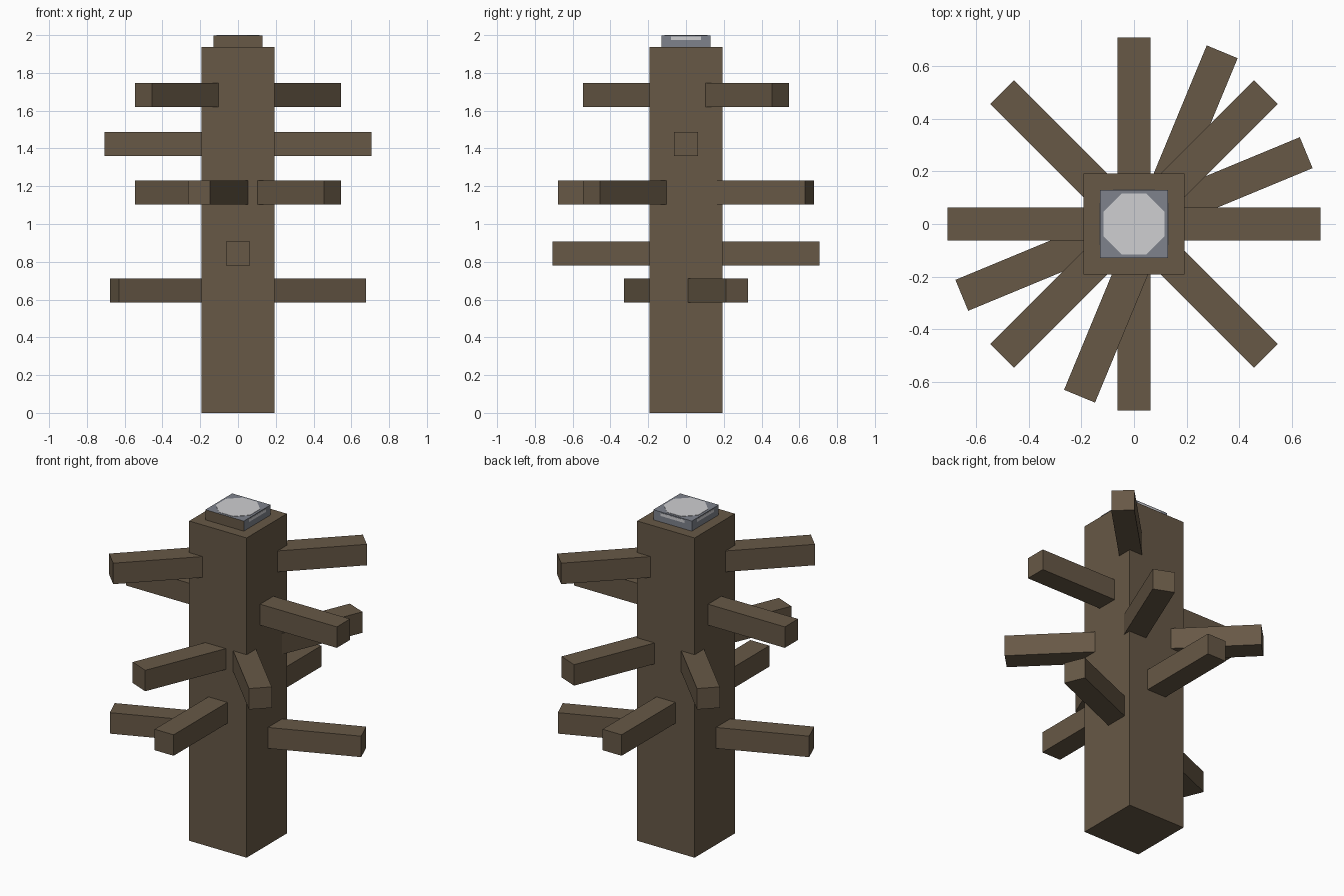
import bpy
import math

cube = bpy.data.objects.get("Cube")
if cube:
    bpy.data.objects.remove(cube, do_unlink=True)


def make_material(name, rgb):
    mat = bpy.data.materials.new(name)
    mat.use_nodes = True
    color = (*rgb, 1.0)
    mat.diffuse_color = color
    mat.node_tree.nodes["Principled BSDF"].inputs["Base Color"].default_value = color
    return mat


wood = make_material("brown wood", (0.135, 0.098, 0.061))
steel = make_material("blue grey metal", (0.21, 0.225, 0.265))
pale = make_material("pale metal", (0.62, 0.62, 0.64))


def box(name, size, center, mat, angle=0.0):
    """Box with real dimensions baked into the mesh, turned about z."""
    bpy.ops.mesh.primitive_cube_add(size=1, location=center,
                                    rotation=(0, 0, math.radians(angle)))
    obj = bpy.context.object
    obj.name = name
    for v in obj.data.vertices:
        v.co = [c * s for c, s in zip(v.co, size)]
    obj.data.materials.append(mat)
    return obj


# Square post
POST_TOP = 1.937
box("post", (0.385, 0.385, POST_TOP), (0, 0, POST_TOP / 2), wood)

# Crossbeams running through the post: height, angle, sideways shift
BEAM = 0.127
beams = [
    ("lowest", 0.648, 22.5, 0),
    ("lower", 0.843, 90, 0),
    ("middle_diagonal", 1.166, -45, 0),
    ("middle_steep", 1.166, 67.5, 0.064),
    ("upper", 1.423, 0, 0),
    ("top", 1.682, 45, 0),
]
for label, z, angle, shift in beams:
    box(label + "_crossbeam", (1.414, BEAM, BEAM), (shift, 0, z), wood, angle)

# Metal cap with a wooden front face
CAP = 0.258
CAP_TOP = 1.998
cap_height = CAP_TOP - POST_TOP
cap = box("cap", (CAP, CAP, cap_height), (0, 0, POST_TOP + cap_height / 2), steel)
cap.data.materials.append(wood)
for face in cap.data.polygons:
    face.material_index = 1 if face.normal.y < -0.5 else 0

# Pale octagonal plate on the cap
bpy.ops.mesh.primitive_cylinder_add(vertices=8, radius=0.115 / math.cos(math.pi / 8),
                                    depth=0.004, location=(0, 0, CAP_TOP),
                                    rotation=(0, 0, math.pi / 8))
plate = bpy.context.object
plate.name = "cap_plate"
plate.data.materials.append(pale)

# Pale strips on the three metal sides of the cap
for label, angle in (("left", 0), ("back", 90), ("right", 180)):
    a = math.radians(angle)
    r = CAP / 2
    box(label + "_cap_strip", (0.003, 0.16, 0.018),
        (r * math.cos(a), r * math.sin(a), 1.983), pale, angle)
